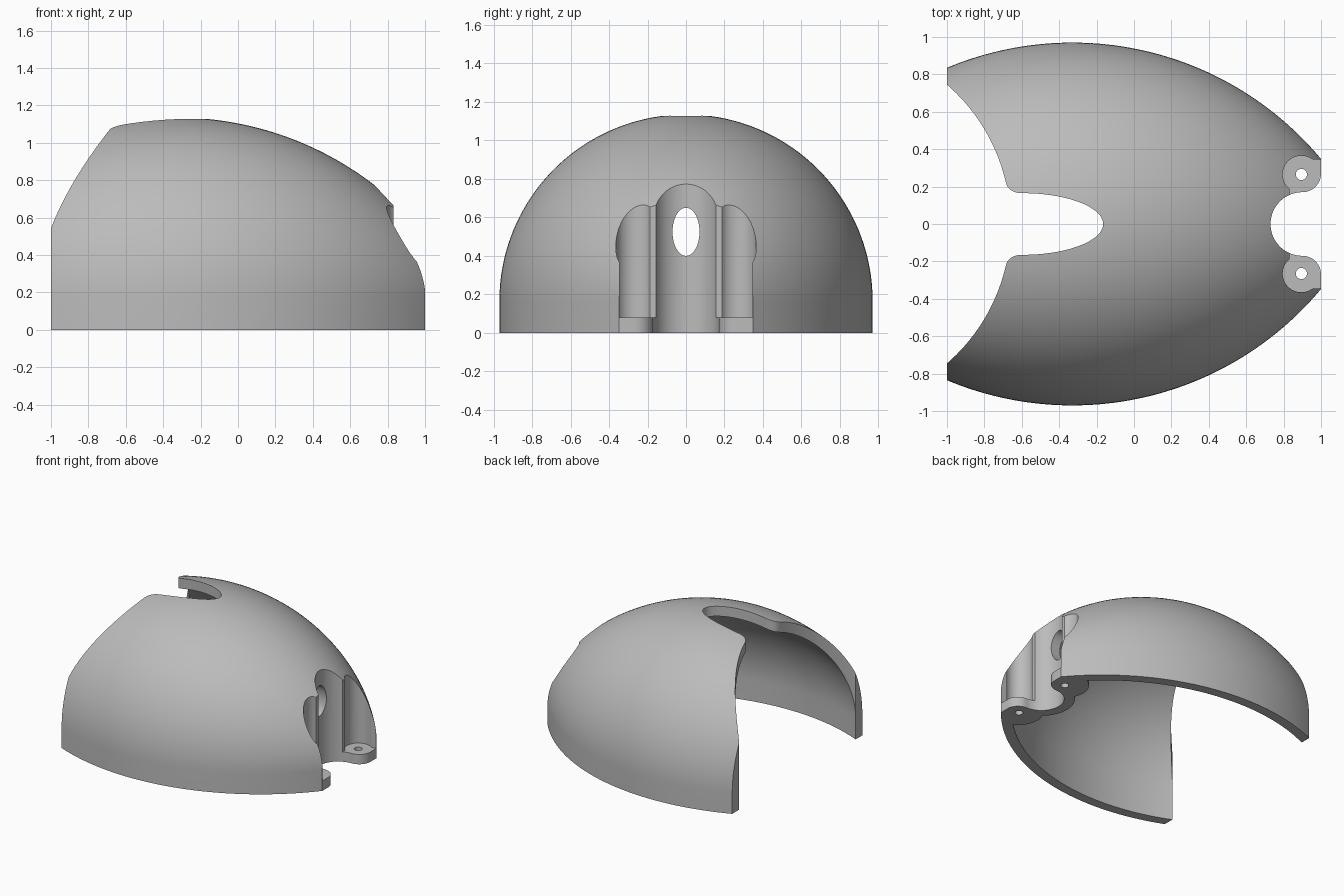
import bpy, bmesh
from math import sin, cos, pi, sqrt, radians, asin

if "Cube" in bpy.data.objects:
    bpy.data.objects.remove(bpy.data.objects["Cube"])

MID_X, ARC_R, DROP = -0.33, 1.733, 0.763   # arc that forms the shell profile
SKIRT, WALL = 0.165, 0.08                  # upright lower band, wall thickness

grey = bpy.data.materials.new("plain grey")
grey.use_nodes = True
grey.diffuse_color = (0.5, 0.5, 0.5, 1)
grey.node_tree.nodes["Principled BSDF"].inputs["Base Color"].default_value = (0.5, 0.5, 0.5, 1)


def finish(name, bm):
    bmesh.ops.recalc_face_normals(bm, faces=bm.faces)
    mesh = bpy.data.meshes.new(name)
    bm.to_mesh(mesh)
    bm.free()
    mesh.materials.append(grey)
    ob = bpy.data.objects.new(name, mesh)
    bpy.context.collection.objects.link(ob)
    return ob


def dome(name, radius, x0, x1, floor, steps=56, segs=72):
    """Half spindle lying along x, standing on an upright skirt."""
    bm = bmesh.new()
    rings = []
    for i in range(steps + 1):
        x = x0 + (x1 - x0) * i / steps
        r = sqrt(radius ** 2 - (x - MID_X) ** 2) - DROP
        section = [(r, floor)]
        section += [(r * cos(pi * k / segs), SKIRT + r * sin(pi * k / segs)) for k in range(segs + 1)]
        section.append((-r, floor))
        rings.append([bm.verts.new((x, y, z)) for y, z in section])
    n = len(rings[0])
    for a, b in zip(rings, rings[1:]):
        for k in range(n):
            bm.faces.new((a[k], a[(k + 1) % n], b[(k + 1) % n], b[k]))
    bm.faces.new(rings[0])
    bm.faces.new(rings[-1])
    return finish(name, bm)


def prism(name, points, z0, z1):
    bm = bmesh.new()
    face = bm.faces.new([bm.verts.new((x, y, z0)) for x, y in points])
    top = bmesh.ops.extrude_face_region(bm, geom=[face])["geom"]
    verts = [v for v in top if isinstance(v, bmesh.types.BMVert)]
    bmesh.ops.translate(bm, verts=verts, vec=(0, 0, z1 - z0))
    return finish(name, bm)


def arc(cx, cy, rx, ry, start, end, steps=32):
    out = []
    for i in range(steps + 1):
        a = radians(start + (end - start) * i / steps)
        out.append((cx + rx * cos(a), cy + ry * sin(a)))
    return out


def disc(name, cx, cy, r, z0, z1):
    return prism(name, arc(cx, cy, r, r, 0, 354, 59), z0, z1)


def mirrored(half):
    """Close an outline whose last point lies on the x axis."""
    return half + [(x, -y) for x, y in reversed(half[:-1])]


def cut(target, tool):
    mod = target.modifiers.new("cut", "BOOLEAN")
    mod.operation, mod.solver, mod.object = "DIFFERENCE", "EXACT", tool
    bpy.context.view_layer.objects.active = target
    bpy.ops.object.modifier_apply(modifier=mod.name)
    bpy.data.objects.remove(tool)


# Shell and its cavity; the cavity leaves walls round the front recesses
shell = dome("shell", ARC_R, -1, 1, 0)
cavity = dome("cavity", ARC_R - WALL, -1.1, 1.06, -0.1)
cut(cavity, disc("notch_wall", 0.9, 0, 0.17 + WALL, -1, 2))
for side in (1, -1):
    cut(cavity, disc("pocket_wall", 0.895, side * 0.265, 0.1 + WALL, -1, 2))
cut(shell, cavity)

# Rear opening: wide arc, small fillet, then a long rounded slot
start = math_start = 60
half = arc(-1.647, 0, 0.987, 0.987, start, 13, 40)
p, c, q = half[-1], (-0.67, 0.166), (-0.60, 0.165)
for i in range(1, 8):
    t = i / 8
    half.append(tuple((1 - t) ** 2 * p[k] + 2 * t * (1 - t) * c[k] + t * t * q[k] for k in (0, 1)))
half += arc(-0.60, 0, 0.435, 0.165, 90, 0, 32)
half[-1] = (half[-1][0], 0)
cut(shell, prism("rear_opening", mirrored(half), -0.2, 2))

# Front notch, flowing into the rounded tab corners
half = [(1.2, 0.27)] + arc(0.9, 0.27, 0.1, 0.1, 0, -90, 16) + arc(0.9, 0, 0.17, 0.17, 90, 180, 32)[1:]
half[-1] = (half[-1][0], 0)
cut(shell, prism("front_notch", mirrored(half), -0.2, 2))

# Screw pockets above the tabs, trimmed ridges and screw holes
for side in (1, -1):
    outer = 180 / pi * asin(0.8)
    outline = arc(0.895, 0.265, 0.1, 0.1, outer, 270, 40) + [(1.2, 0.165), (1.2, 0.345)]
    cut(shell, prism("pocket", [(x, side * y) for x, y in outline], 0.08, 2))
    ridge = [(0.832, 0.11), (1.2, 0.11), (1.2, 0.25), (0.832, 0.25)]
    cut(shell, prism("ridge_trim", [(x, side * y) for x, y in ridge], 0.0803, 2))
    cut(shell, disc("screw_hole", 0.895, side * 0.265, 0.03, -0.2, 0.3))

# Oval hole through the notch wall
oval = prism("oval_hole", arc(0, 0, 0.125, 0.07, 0, 354, 59), 0.45, 0.85)
for v in oval.data.vertices:
    x, y, z = v.co
    v.co = (z, y, 0.525 - x)
cut(shell, oval)

# Smooth surfaces with crisp cut edges
bpy.ops.object.select_all(action="DESELECT")
shell.select_set(True)
bpy.context.view_layer.objects.active = shell
bpy.ops.object.shade_smooth_by_angle(angle=radians(30))
